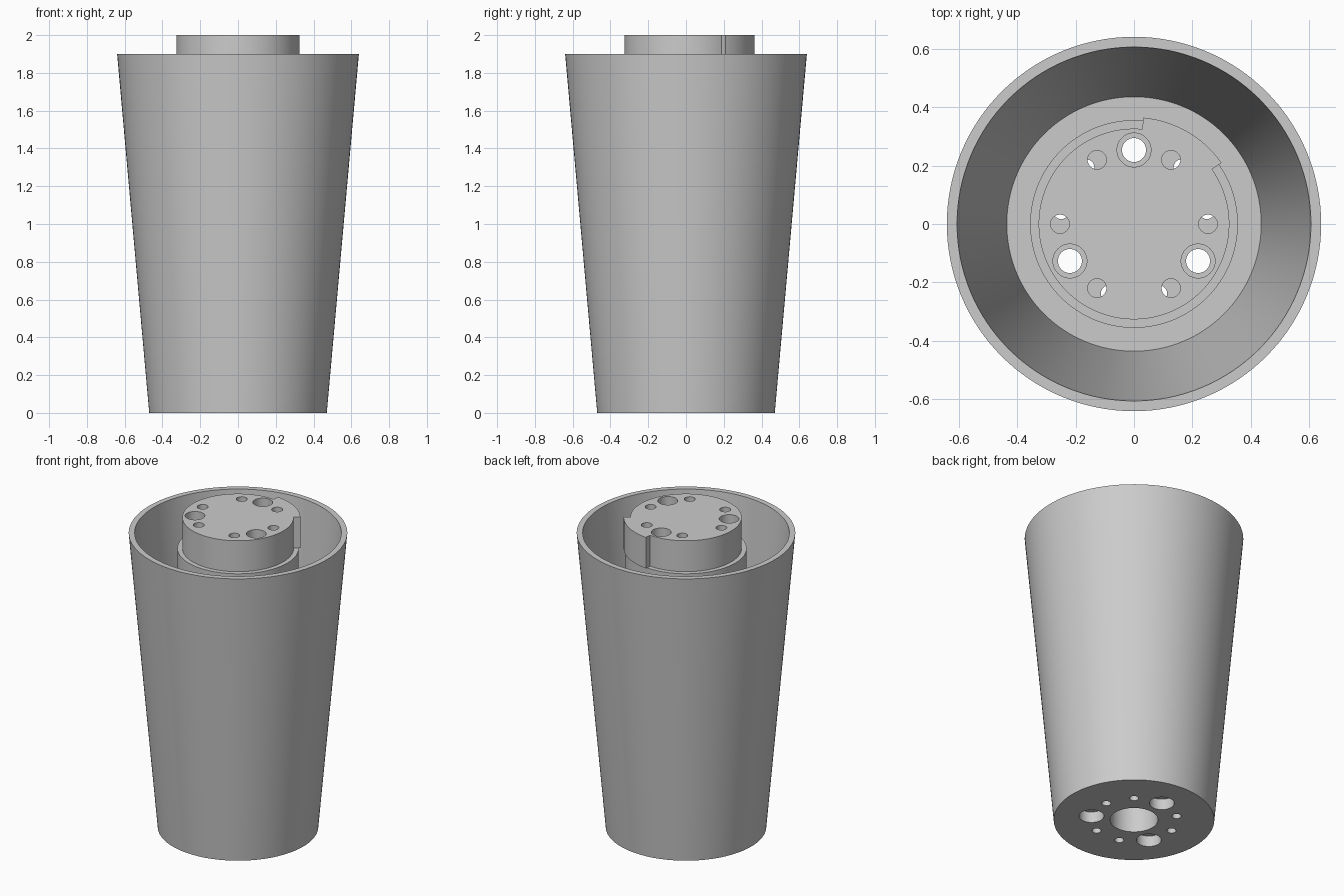
import bpy, bmesh, math
from math import sin, cos, radians

SEGMENTS = 128

cube = bpy.data.objects.get("Cube")
if cube:
    bpy.data.objects.remove(cube, do_unlink=True)

grey = bpy.data.materials.new("grey plastic")
grey.use_nodes = True
grey.diffuse_color = (0.6, 0.6, 0.6, 1)
grey.node_tree.nodes["Principled BSDF"].inputs["Base Color"].default_value = (0.6, 0.6, 0.6, 1)


def make_object(name, bm):
    bmesh.ops.remove_doubles(bm, verts=bm.verts, dist=1e-5)
    bmesh.ops.recalc_face_normals(bm, faces=bm.faces)
    mesh = bpy.data.meshes.new(name)
    bm.to_mesh(mesh)
    bm.free()
    mesh.materials.append(grey)
    obj = bpy.data.objects.new(name, mesh)
    bpy.context.collection.objects.link(obj)
    return obj


def add_lathe(bm, profile, centre=(0, 0), segments=SEGMENTS):
    """Revolve (radius, z) points that start and end on the axis."""
    rings = []
    for i in range(segments):
        a = 2 * math.pi * i / segments
        rings.append([bm.verts.new((centre[0] + r * cos(a), centre[1] + r * sin(a), z))
                      for r, z in profile])
    for i, ring in enumerate(rings):
        following = rings[(i + 1) % segments]
        for k in range(len(profile) - 1):
            corners = [ring[k], following[k], following[k + 1], ring[k + 1]]
            if profile[k][0] == 0:
                corners.pop(1)
            elif profile[k + 1][0] == 0:
                corners.pop(2)
            bm.faces.new(corners)


def polar(radius, degrees):
    return radius * cos(radians(degrees)), radius * sin(radians(degrees))


def drill(obj, holes):
    """Cut stepped round holes, each given as (profile, angle)."""
    bm = bmesh.new()
    for profile, angle in holes:
        add_lathe(bm, profile, polar(0.253, angle), 48)
    cutter = make_object("hole_cutter", bm)
    cutter.hide_render = True
    mod = obj.modifiers.new("holes", 'BOOLEAN')
    mod.operation = 'DIFFERENCE'
    mod.solver = 'EXACT'
    mod.object = cutter
    bpy.context.view_layer.update()
    result = obj.evaluated_get(bpy.context.evaluated_depsgraph_get())
    obj.data = bpy.data.meshes.new_from_object(result)
    obj.modifiers.clear()
    bpy.data.objects.remove(cutter, do_unlink=True)


def smooth(obj):
    bpy.ops.object.select_all(action='DESELECT')
    obj.select_set(True)
    bpy.context.view_layer.objects.active = obj
    bpy.ops.object.shade_smooth_by_angle(angle=radians(30))


# Tapered cup with a central column and a blind bore from below
bm = bmesh.new()
add_lathe(bm, [(0, 1.7), (0.14, 1.7), (0.14, 0), (0.47, 0), (0.64, 1.9),
               (0.605, 1.9), (0.435, 0.035), (0.355, 0.035), (0.355, 1.8), (0, 1.8)])
cup = make_object("cup_body", bm)

# Screw holes with counterbores, and paired pin holes between them
screw = [(0, -0.1), (0.073, -0.1), (0.073, 0.07), (0.041, 0.07), (0.041, 1.9), (0, 1.9)]
pin = [(0, -0.1), (0.027, -0.1), (0.027, 1.9), (0, 1.9)]
holes = [(screw, a) for a in (90, 210, 330)]
holes += [(pin, a + offset) for a in (30, 150, 270) for offset in (-20, 20)]
drill(cup, holes)
smooth(cup)

# Cap on the column, with a wider locking tab over one sector
outline = []
for i in range(SEGMENTS):
    a = 360 * i / SEGMENTS
    if 35 < a < 85:
        outline.append(polar(0.365, a))
    else:
        outline.append(polar(0.326, a))
    following = 360 * (i + 1) / SEGMENTS
    if a <= 35 < following:
        outline += [polar(0.326, 35), polar(0.365, 35)]
    if a < 85 <= following:
        outline += [polar(0.365, 85), polar(0.326, 85)]
bm = bmesh.new()
base = bm.faces.new([bm.verts.new((x, y, 1.8)) for x, y in outline])
extruded = bmesh.ops.extrude_face_region(bm, geom=[base], use_keep_orig=True)
top = [v for v in extruded["geom"] if isinstance(v, bmesh.types.BMVert)]
bmesh.ops.translate(bm, verts=top, vec=(0, 0, 0.2))
cap = make_object("locking_cap", bm)


def through(radius):
    return [(0, 1.7), (radius, 1.7), (radius, 2.1), (0, 2.1)]


drill(cap, [(through(0.058), a) for a in (90, 210, 330)]
      + [(through(0.032), a) for a in (0, 60, 120, 180, 240, 300)])
smooth(cap)
